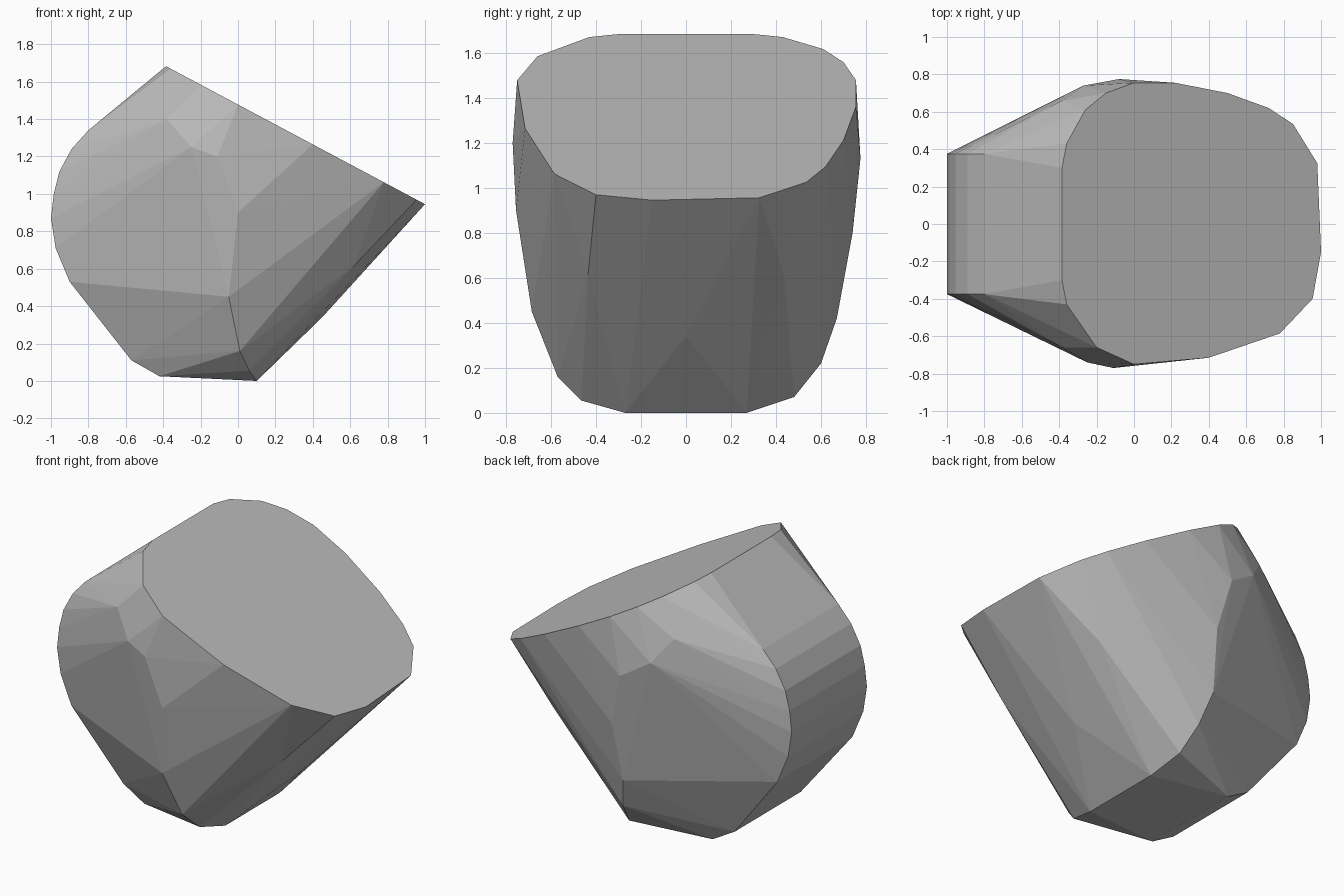
import bpy, bmesh, math

# Single stone colour
grey = bpy.data.materials.new("stone grey")
grey.diffuse_color = (0.5, 0.5, 0.5, 1)


def rim(x, y):
    """Point on the slanted cut face."""
    return (x, y, 1.4775 - 0.5325 * x)


# Outline of the slanted cut face
points = [rim(x, y) for x, y in [
    (-0.385, 0.3), (-0.36, 0.43), (-0.26, 0.61), (-0.15, 0.70), (0, 0.755),
    (0.22, 0.755), (0.5, 0.70), (0.72, 0.62), (0.85, 0.535), (0.98, 0.325),
    (1.0, -0.15), (0.955, -0.4), (0.78, -0.585), (0.4, -0.715), (0, -0.75),
    (-0.2, -0.66), (-0.36, -0.43), (-0.385, -0.3)]]

# Rounded end profile (x, z, half width), running down to the base
end_profile = [
    (-0.8, 1.34, 0.375), (-0.89, 1.24, 0.375), (-0.955, 1.12, 0.375),
    (-0.985, 1.0, 0.375), (-1.0, 0.87, 0.375), (-0.975, 0.71, 0.375),
    (-0.9, 0.53, 0.375), (-0.57, 0.11, 0.33), (-0.42, 0.025, 0.335),
    (0.1, 0.0, 0.27), (0.62, 0.615, 0.435)]
for x, z, w in end_profile:
    points += [(x, w, z), (x, -w, z)]

# Bulging flanks and underside ridge
points += [
    (-0.38, -0.66, 1.4), (-0.25, -0.74, 1.25), (-0.11, -0.77, 1.2),
    (0, -0.755, 0.9), (-0.05, -0.685, 0.45), (0.01, -0.57, 0.16),
    (0.06, -0.465, 0.055),
    (-0.38, 0.66, 1.4), (-0.27, 0.74, 1.25), (-0.08, 0.775, 1.13),
    (0, 0.74, 0.8), (-0.03, 0.67, 0.42), (0.02, 0.6, 0.22),
    (0.06, 0.48, 0.07), (0.45, 0, 0.34)]

# Faceted boulder wrapped around the points
bm = bmesh.new()
for p in points:
    bm.verts.new(p)
bmesh.ops.convex_hull(bm, input=bm.verts)
bmesh.ops.delete(bm, geom=[v for v in bm.verts if not v.link_faces], context='VERTS')
bmesh.ops.dissolve_limit(bm, angle_limit=math.radians(0.5),
                         verts=bm.verts, edges=bm.edges)
bmesh.ops.recalc_face_normals(bm, faces=bm.faces)
mesh = bpy.data.meshes.new("boulder")
bm.to_mesh(mesh)
bm.free()
mesh.materials.append(grey)
boulder = bpy.data.objects.new("boulder", mesh)
bpy.context.collection.objects.link(boulder)
